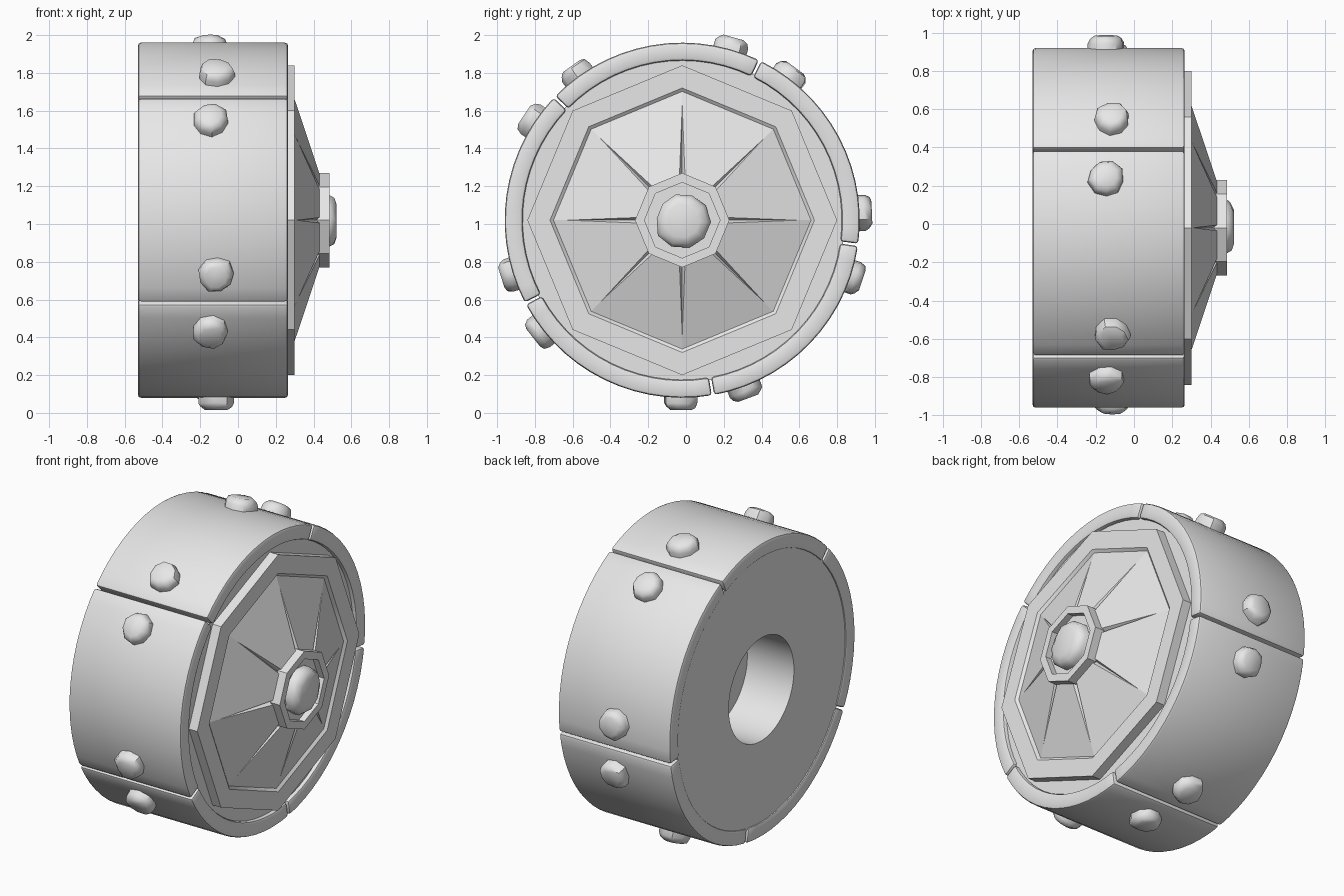
import bpy, bmesh, random
from math import sin, cos, pi, radians
from mathutils import Vector

random.seed(4)
if "Cube" in bpy.data.objects:
    bpy.data.objects.remove(bpy.data.objects["Cube"], do_unlink=True)

AXLE = Vector((0, -0.02, 1.02))

grey = bpy.data.materials.new("plain_grey")
grey.use_nodes = True
grey.diffuse_color = (0.8, 0.8, 0.8, 1)
grey.node_tree.nodes["Principled BSDF"].inputs["Base Color"].default_value = (0.8, 0.8, 0.8, 1)


def polar(x, r, a):
    """Point at radius r and angle a (from +y towards +z) round the axle."""
    return Vector((x, r * cos(a), r * sin(a)))


def finish(bm, name, sharp=30):
    bmesh.ops.recalc_face_normals(bm, faces=bm.faces)
    mesh = bpy.data.meshes.new(name)
    bm.to_mesh(mesh)
    bm.free()
    mesh.materials.append(grey)
    for p in mesh.polygons:
        p.use_smooth = True
    mesh.set_sharp_from_angle(angle=radians(sharp))
    obj = bpy.data.objects.new(name, mesh)
    obj.location = AXLE
    bpy.context.collection.objects.link(obj)
    return obj


def lathe(name, profile, sides, closed=False):
    """Turn an (x, radius) profile round the axle; open profiles get end caps."""
    bm = bmesh.new()
    rings = [[bm.verts.new(polar(x, r, 2 * pi * i / sides)) for i in range(sides)]
             for x, r in profile]
    pairs = list(zip(rings, rings[1:]))
    if closed:
        pairs.append((rings[-1], rings[0]))
    else:
        bm.faces.new(rings[0])
        bm.faces.new(rings[-1])
    for a, b in pairs:
        for i in range(sides):
            j = (i + 1) % sides
            bm.faces.new((a[i], a[j], b[j], b[i]))
    return finish(bm, name)


def rim_plate(name, start, end, steps=14):
    """Curved armour plate with rounded edges."""
    bm = bmesh.new()
    section = [(-0.53, 0.845), (-0.53, 0.94), (0.265, 0.94), (0.265, 0.845)]
    rings = [[bm.verts.new(polar(x, r, start + (end - start) * i / steps)) for x, r in section]
             for i in range(steps + 1)]
    for a, b in zip(rings, rings[1:]):
        for i in range(4):
            j = (i + 1) % 4
            bm.faces.new((a[i], a[j], b[j], b[i]))
    bm.faces.new(rings[0])
    bm.faces.new(rings[-1])
    bmesh.ops.recalc_face_normals(bm, faces=bm.faces)
    edges = [e for e in bm.edges if e.calc_face_angle() > 0.5]
    bmesh.ops.bevel(bm, geom=edges, offset=0.016, segments=2, profile=0.5, affect='EDGES')
    return finish(bm, name, 40)


def stud(name, base, direction, radius, height, sides=9):
    """Rough hammered stud with a flat top."""
    bm = bmesh.new()
    turn = Vector(direction).to_track_quat('Z', 'Y')
    phase = random.uniform(0, pi)
    wobble = [random.uniform(0.93, 1.06) for _ in range(sides)]
    rings = []
    for h, scale in ((-0.3, 1), (0.45, 1), (0.8, 0.87), (1, 0.62)):
        ring = []
        for i in range(sides):
            a = phase + 2 * pi * i / sides
            r = radius * scale * wobble[i]
            lift = height * (h + (random.uniform(-0.08, 0.08) if 0 < h < 1 else 0))
            ring.append(bm.verts.new(base + turn @ Vector((r * cos(a), r * sin(a), lift))))
        rings.append(ring)
    for a, b in zip(rings, rings[1:]):
        for i in range(sides):
            j = (i + 1) % sides
            bm.faces.new((a[i], a[j], b[j], b[i]))
    bm.faces.new(rings[0])
    bm.faces.new(rings[-1])
    return finish(bm, name, 42)


# Wheel core with a blind axle hole in the back
lathe("wheel_core", [(-0.19, 0.33), (-0.52, 0.33), (-0.52, 0.86), (0.24, 0.86)], 64)

# Five rim plates, with a pair of studs beside each gap
for k in range(5):
    gap = radians(64 + 72 * k)
    rim_plate(f"rim_plate_{k + 1}", gap + 0.007, gap + radians(72) - 0.007)
    for side, x in ((-1, -0.115), (1, -0.145)):
        a = gap + side * radians(10.4)
        stud(f"rim_stud_{k + 1}_{'a' if side < 0 else 'b'}",
             polar(x, 0.935, a), polar(0, 1, a), 0.094, 0.07)

# Eight-sided frame round the hub cover
lathe("cover_frame", [(0.23, 0.82), (0.30, 0.82), (0.30, 0.70), (0.284, 0.68), (0.23, 0.68)],
      8, closed=True)


# Sloped cover panels, split by tapering grooves
def slope(r):
    return 0.286 + (0.68 - r) * 0.34


bm = bmesh.new()
INNER, TIP, OUTER = 0.22, 0.61, 0.69
corners = []
for i in range(8):
    a = pi * i / 4
    spread = 0.016 / INNER
    corners.append({
        "outer": bm.verts.new(polar(slope(OUTER), OUTER, a)),
        "tip": bm.verts.new(polar(slope(TIP), TIP, a)),
        "floor": bm.verts.new(polar(slope(INNER) - 0.03, INNER, a)),
        "before": bm.verts.new(polar(slope(INNER), INNER * 0.975, a - spread)),
        "after": bm.verts.new(polar(slope(INNER), INNER * 0.975, a + spread))})
for i, c in enumerate(corners):
    n = corners[(i + 1) % 8]
    bm.faces.new((c["outer"], n["outer"], n["tip"], n["before"], c["after"], c["tip"]))
    bm.faces.new((c["tip"], c["after"], c["floor"]))
    bm.faces.new((c["tip"], c["floor"], c["before"]))
finish(bm, "cover_panels", 5)

# Hub collar and its central stud
lathe("hub_collar", [(0.42, 0.25), (0.485, 0.25), (0.485, 0.20), (0.445, 0.20)], 8)
stud("hub_stud", Vector((0.44, 0, 0)), (1, 0, 0), 0.145, 0.082, 10)
